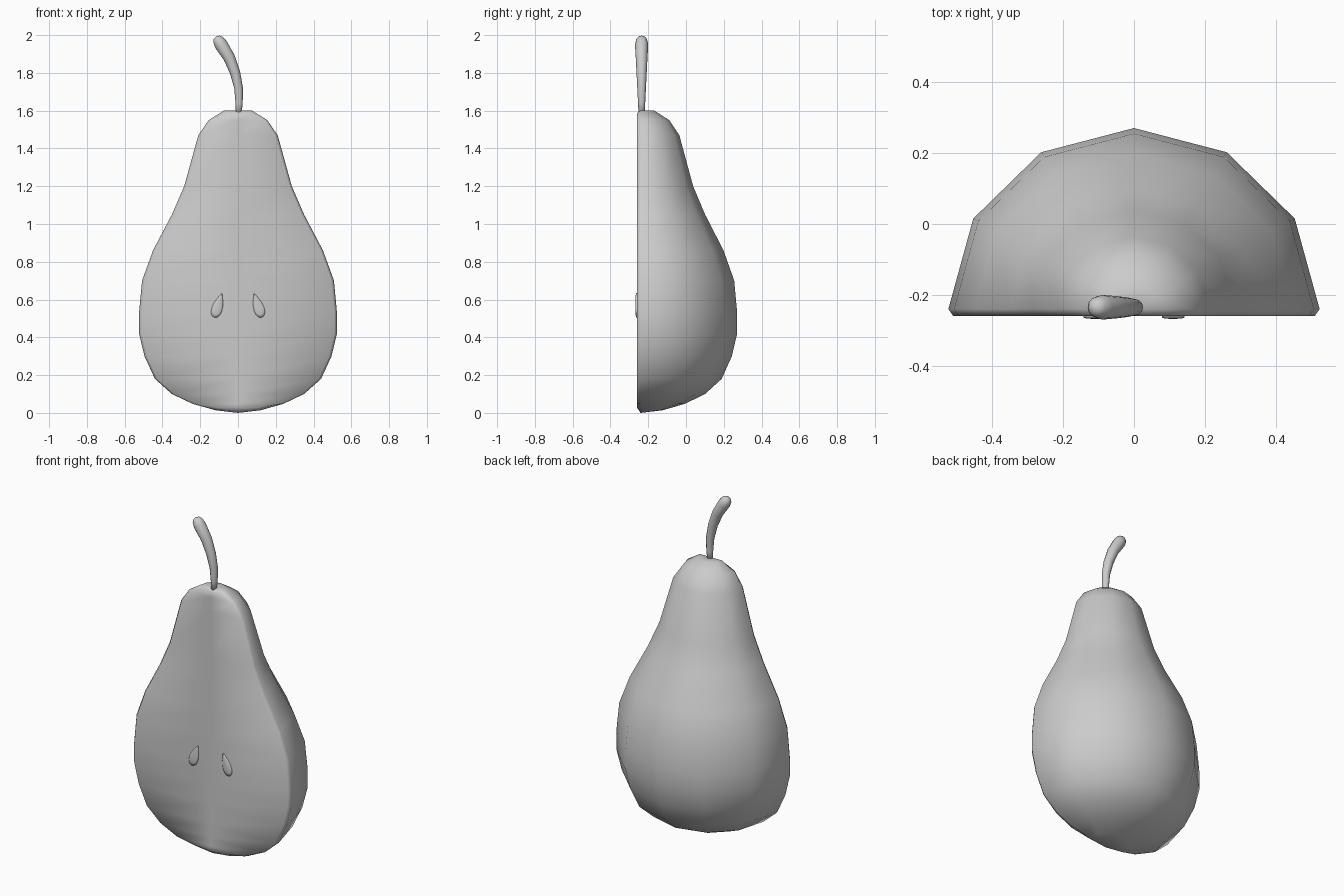
import bpy, bmesh, math
from mathutils import Vector

cube = bpy.data.objects.get("Cube")
if cube:
    bpy.data.objects.remove(cube, do_unlink=True)

grey = bpy.data.materials.new("plain grey")
grey.use_nodes = True
grey.diffuse_color = (0.6, 0.6, 0.6, 1)
grey.node_tree.nodes["Principled BSDF"].inputs["Base Color"].default_value = (0.6, 0.6, 0.6, 1)


def loft(name, rings, start, end):
    """Skin closed rings of points and close both ends to a point."""
    bm = bmesh.new()
    rows = [[bm.verts.new(p) for p in ring] for ring in rings]
    n = len(rows[0])
    for a, b in zip(rows, rows[1:]):
        for i in range(n):
            j = (i + 1) % n
            bm.faces.new((a[i], a[j], b[j], b[i]))
    for tip, row in ((start, rows[0]), (end, rows[-1])):
        v = bm.verts.new(tip)
        for i in range(n):
            bm.faces.new((v, row[i], row[(i + 1) % n]))
    bmesh.ops.recalc_face_normals(bm, faces=bm.faces)
    for f in bm.faces:
        f.smooth = True
    mesh = bpy.data.meshes.new(name)
    bm.to_mesh(mesh)
    bm.free()
    mesh.materials.append(grey)
    obj = bpy.data.objects.new(name, mesh)
    bpy.context.collection.objects.link(obj)
    return obj


# Halved fruit: half lathe behind, flat cut face with a soft rim in front
RIM_Y, CUT_Y, INSET = -0.24, -0.26, 0.014
profile = [(0.12, 0.014), (0.24, 0.048), (0.35, 0.1), (0.44, 0.18), (0.495, 0.3),
           (0.524, 0.42), (0.524, 0.53), (0.508, 0.7), (0.45, 0.86), (0.35, 1.05),
           (0.285, 1.2), (0.21, 1.47), (0.155, 1.55), (0.075, 1.6)]
middle = Vector((0, 0.8))
rings = []
for k, (r, z) in enumerate(profile):
    ring = []
    for i in range(7):
        a = math.pi * i / 6
        ring.append((r * math.cos(a), RIM_Y + r * 0.975 * math.sin(a), z))
    zc = min(max(z, 0.014 + INSET), 1.6 - INSET)
    for x in (-(r - INSET), 0, r - INSET):
        ring.append((x, CUT_Y, zc))
    rings.append(ring)
loft("pear_half", rings, (0, RIM_Y, 0), (0, RIM_Y, 1.6))

# Curved stem, thicker toward its rounded tip
path = [(0.003, 1.585, 0.016), (0.006, 1.64, 0.019), (0.003, 1.72, 0.023),
        (-0.015, 1.8, 0.027), (-0.046, 1.88, 0.031), (-0.09, 1.95, 0.035),
        (-0.106, 1.976, 0.029), (-0.113, 1.988, 0.018)]
SIDES = 12
stem = []
for k, (x, z, r) in enumerate(path):
    p, q = path[max(k - 1, 0)], path[min(k + 1, len(path) - 1)]
    along = Vector((q[0] - p[0], 0, q[1] - p[1])).normalized()
    side = Vector((along.z, 0, -along.x))
    stem.append([Vector((x, -0.235, z)) + r * (math.cos(t) * side + math.sin(t) * Vector((0, 1, 0)))
                 for t in (2 * math.pi * i / SIDES for i in range(SIDES))])
loft("stem", stem, (0.003, -0.235, 1.58), (-0.116, -0.235, 1.993))


# Teardrop seeds, slightly raised from the cut face
def seed(name, s):
    tilt = math.radians(18)
    layers = []
    for y, scale in ((-0.255, 1), (-0.264, 1), (-0.267, 0.75)):
        ring = []
        for i in range(16):
            t = 2 * math.pi * i / 16
            u = 0.03 * math.sin(t) * math.sin(t / 2) ** 1.1 * 1.25 * scale
            w = 0.068 * math.cos(t) * scale
            ring.append((s * (0.105 + u * math.cos(tilt) - w * math.sin(tilt)), y,
                         0.57 + u * math.sin(tilt) + w * math.cos(tilt)))
        layers.append(ring)
    loft(name, layers, (s * 0.11, -0.255, 0.55), (s * 0.11, -0.268, 0.55))


seed("left_seed", 1)
seed("right_seed", -1)
